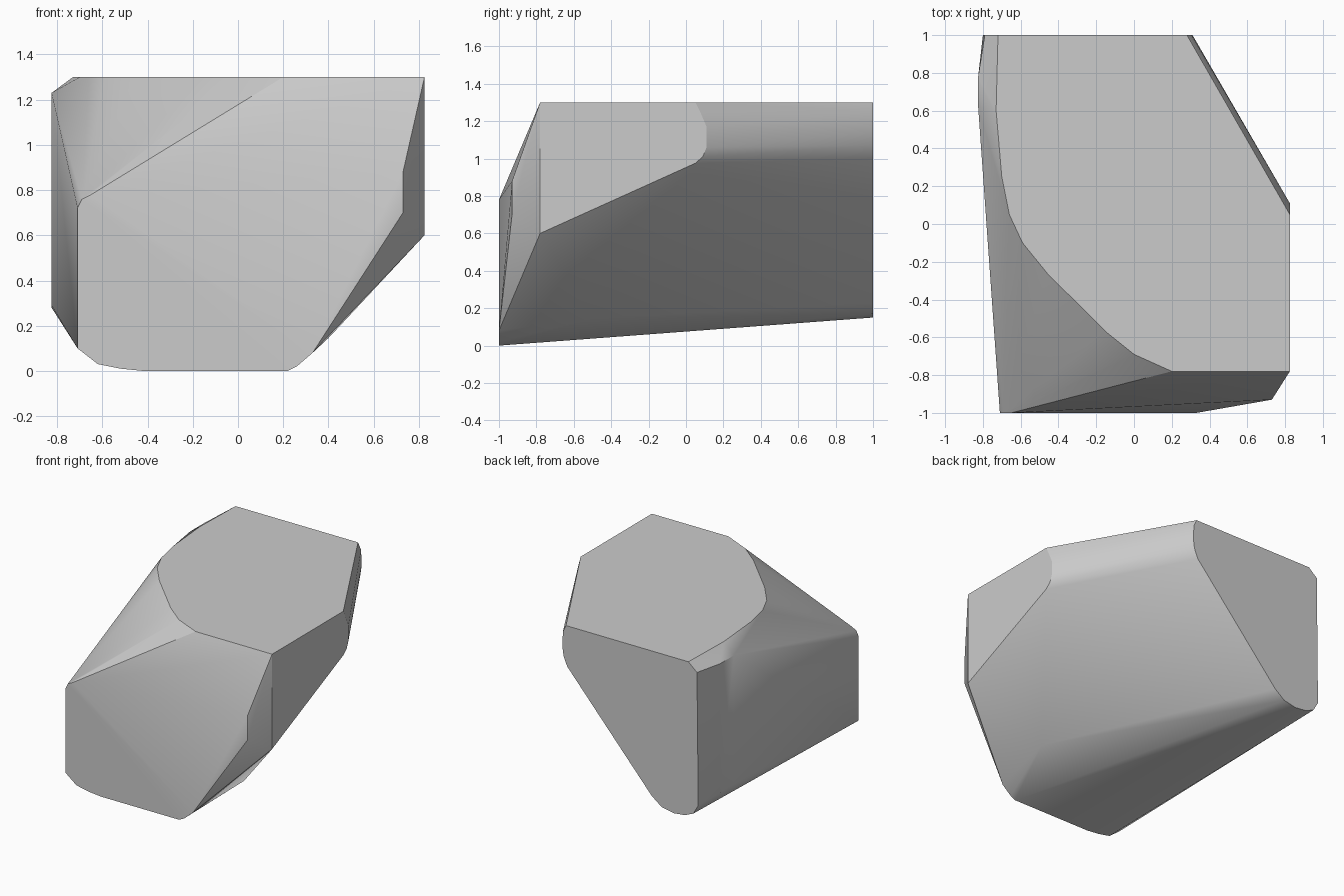
import bpy
import bmesh
import math
from mathutils import Vector

# Remove the default cube only
default_cube = bpy.data.objects.get("Cube")
if default_cube:
    bpy.data.objects.remove(default_cube, do_unlink=True)


def make_material(name, colour):
    material = bpy.data.materials.new(name)
    material.use_nodes = True
    material.diffuse_color = colour
    material.node_tree.nodes["Principled BSDF"].inputs["Base Color"].default_value = colour
    return material


def outline_on(axis, level, outline):
    """Place a flat outline on the plane where the given axis equals level."""
    points = []
    for first, second in outline:
        coords = [first, second]
        coords.insert(axis, level)
        points.append(Vector(coords))
    return points


X, Y, Z = range(3)
TOP, SIDE, END = 1.3, 0.825, 1.0

# Flat top of the stone (x, y)
top_facet = outline_on(Z, TOP, [
    (SIDE, -0.78), (0.2, -0.78), (0, -0.69), (-0.15, -0.57), (-0.3, -0.42),
    (-0.46, -0.26), (-0.59, -0.1), (-0.66, 0.05), (-0.7, 0.25),
    (-0.73, 0.6), (-0.72, END), (0.28, END), (SIDE, 0.05)])

# Flat front (x, z)
front_facet = outline_on(Y, -END, [
    (-0.71, 0.72), (-0.69, 0.76), (-0.65, 0.78), (-0.71, 0.1), (-0.62, 0.03),
    (-0.52, 0.01), (-0.42, 0), (0.22, 0), (0.26, 0.02), (0.33, 0.08)])

# Flat back (x, z)
back_facet = outline_on(Y, END, [
    (-0.79, 1.24), (-0.8, 0.26), (-0.76, 0.19), (-0.69, 0.16), (-0.6, 0.15),
    (-0.5, 0.17), (-0.42, 0.23), (0.27, 1), (0.3, 1.07), (0.31, 1.14),
    (0.305, 1.25)])

# Slanted flat side (y, z)
side_facet = outline_on(X, SIDE, [
    (-0.78, 0.6), (0.05, 0.975), (0.09, 1.01), (0.11, 1.06), (0.11, 1.17),
    (0.08, 1.24), (0.03, 1.27)])

# Bulge of the opposite side (y, z)
bulge = outline_on(X, -SIDE, [(0.62, 1.23), (0.78, 1.23), (0.62, 0.29), (0.78, 0.28)])

# Chipped front corner and the corner under the slanted side
chips = [Vector((0.73, -0.93, 0.7)), Vector((0.73, -0.93, 0.88)),
         Vector((0.4, -0.5, 0.145))]

# Wrap one convex skin around all facets
bm = bmesh.new()
for point in top_facet + front_facet + back_facet + side_facet + bulge + chips:
    bm.verts.new(point)
hull = bmesh.ops.convex_hull(bm, input=bm.verts)
loose = {v for v in hull["geom_interior"] + hull["geom_unused"]
         if isinstance(v, bmesh.types.BMVert) and not v.link_faces}
bmesh.ops.delete(bm, geom=list(loose), context="VERTS")
bmesh.ops.dissolve_limit(bm, angle_limit=math.radians(1), verts=bm.verts, edges=bm.edges)
bmesh.ops.recalc_face_normals(bm, faces=bm.faces)

mesh = bpy.data.meshes.new("stone")
bm.to_mesh(mesh)
bm.free()
mesh.materials.append(make_material("stone grey", (0.6, 0.6, 0.6, 1)))
stone = bpy.data.objects.new("stone", mesh)
bpy.context.collection.objects.link(stone)

# Soft rounding with crisp facet edges
bpy.ops.object.select_all(action="DESELECT")
stone.select_set(True)
bpy.context.view_layer.objects.active = stone
bpy.ops.object.shade_smooth_by_angle(angle=math.radians(30))
